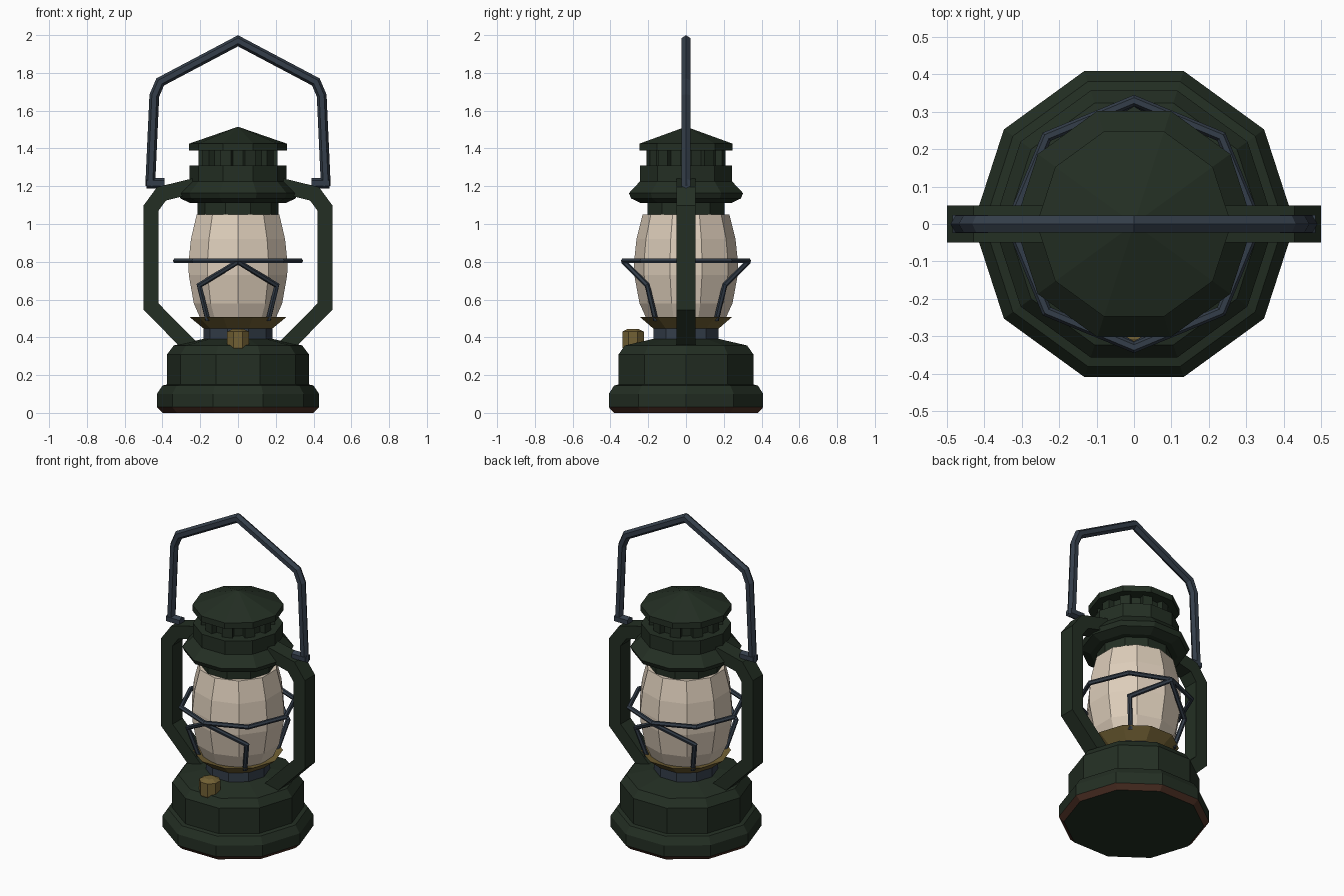
import bpy, bmesh, math
from mathutils import Vector

if "Cube" in bpy.data.objects:
    bpy.data.objects.remove(bpy.data.objects["Cube"])


def material(name, rgb):
    m = bpy.data.materials.new(name)
    m.diffuse_color = (*rgb, 1)
    m.use_nodes = True
    m.node_tree.nodes["Principled BSDF"].inputs["Base Color"].default_value = m.diffuse_color
    return m


GREEN = material("dark green paint", (0.017, 0.028, 0.017))
SLATE = material("slate steel", (0.034, 0.048, 0.068))
BRASS = material("aged brass", (0.17, 0.12, 0.035))
GLASS = material("frosted cream glass", (0.72, 0.61, 0.49))
RUST = material("rust", (0.075, 0.03, 0.018))


def finish(name, bm, *mats):
    bmesh.ops.recalc_face_normals(bm, faces=bm.faces)
    me = bpy.data.meshes.new(name)
    bm.to_mesh(me)
    bm.free()
    for m in mats:
        me.materials.append(m)
    ob = bpy.data.objects.new(name, me)
    bpy.context.collection.objects.link(ob)
    return ob


def skin(bm, rings, closed=False):
    n = len(rings)
    for i in range(n if closed else n - 1):
        a, b = rings[i], rings[(i + 1) % n]
        k = len(a)
        for j in range(k):
            bm.faces.new((a[j], a[(j + 1) % k], b[(j + 1) % k], b[j]))
    if not closed:
        bm.faces.new(rings[0])
        bm.faces.new(rings[-1])


def lathe(name, profile, *mats, sides=10, turn=0, centre=(0, 0)):
    """Faceted solid of revolution with (radius, z) profile."""
    bm = bmesh.new()
    rings = []
    for r, z in profile:
        ring = []
        for i in range(sides):
            a = math.radians(turn) + math.tau * i / sides
            ring.append(bm.verts.new((centre[0] + r * math.cos(a),
                                      centre[1] + r * math.sin(a), z)))
        rings.append(ring)
    skin(bm, rings)
    bmesh.ops.remove_doubles(bm, verts=bm.verts, dist=0.0005)
    return finish(name, bm, *mats)


def sweep(name, path, section, ref, mat, closed=False):
    """Mitred sweep of a section along a planar path; ref is the plane normal."""
    bm = bmesh.new()
    pts = [Vector(p) for p in path]
    ref = Vector(ref).normalized()
    n = len(pts)
    rings = []
    for i, p in enumerate(pts):
        d_in = (p - pts[i - 1]).normalized() if (i or closed) else None
        d_out = (pts[(i + 1) % n] - p).normalized() if (i < n - 1 or closed) else None
        d_in, d_out = d_in or d_out, d_out or d_in
        t = (d_in + d_out).normalized()
        side = t.cross(ref).normalized() / max(t.dot(d_in), 0.4)
        rings.append([bm.verts.new(p + side * u + ref * v) for u, v in section])
    skin(bm, rings, closed)
    return finish(name, bm, mat)


def hexagon(r):
    return [(r * math.cos(math.tau * i / 6), r * math.sin(math.tau * i / 6)) for i in range(6)]


# Fuel tank base, with a rusty band round the foot
tank = lathe("fuel_tank", [(0.40, 0), (0.43, 0.03), (0.43, 0.10), (0.40, 0.145), (0.375, 0.15),
                           (0.375, 0.31), (0.34, 0.357), (0.19, 0.39)], GREEN, RUST)
for f in tank.data.polygons:
    if f.center.z < 0.03 and f.normal.z > -0.95:
        f.material_index = 1

# Burner collar, brass gallery and glass globe
lathe("burner_collar", [(0.182, 0.37), (0.182, 0.46)], SLATE)
lathe("gallery", [(0.18, 0.445), (0.257, 0.508), (0.20, 0.495)], BRASS)
lathe("globe", [(0.205, 0.49), (0.246, 0.58), (0.274, 0.73), (0.275, 0.80),
                (0.262, 0.92), (0.23, 1.05)], GLASS, turn=18)

# Hood, vent core with posts, and chimney cap
lathe("hood", [(0.215, 1.04), (0.215, 1.11), (0.25, 1.11), (0.305, 1.135), (0.318, 1.163),
               (0.257, 1.225), (0.257, 1.31), (0.18, 1.31)], GREEN)
lathe("vent_core", [(0.185, 1.30), (0.185, 1.40)], GREEN)
for i in range(10):
    a = math.tau * i / 10
    d = Vector((math.cos(a), math.sin(a), 0))
    sweep(f"vent_post_{i}", [d * 0.19 + Vector((0, 0, z)) for z in (1.30, 1.40)],
          [(-0.03, -0.02), (0.03, -0.02), (0.03, 0.02), (-0.03, 0.02)], d, GREEN)
lathe("chimney_cap", [(0.26, 1.388), (0.26, 1.425), (0, 1.515)], GREEN)

# Filler knob on the front of the tank
lathe("filler_knob", [(0.048, 0.31), (0.062, 0.35), (0.062, 0.43), (0.03, 0.445)], BRASS,
      sides=8, turn=22.5, centre=(0, -0.28))

# Side arms and handle pivots
bar = [(-0.04, -0.05), (0.04, -0.05), (0.04, 0.05), (-0.04, 0.05)]
for side, s in (("left", -1), ("right", 1)):
    arm = [(0.25, 0.35), (0.46, 0.562), (0.46, 1.085), (0.405, 1.16), (0.22, 1.205)]
    sweep(f"{side}_arm", [(s * x, 0, z) for x, z in arm], bar, (0, 1, 0), GREEN)
    sweep(f"{side}_pivot", [(s * 0.39, 0, 1.215), (s * 0.485, 0, 1.215)], hexagon(0.028),
          (0, 1, 0), SLATE)

# Carrying handle
half = [(0.465, 1.20), (0.443, 1.68), (0.412, 1.752)]
path = [(-x, 0, z) for x, z in half] + [(0, 0, 1.97)] + [(x, 0, z) for x, z in half[::-1]]
sweep("handle", path, hexagon(0.026), (0, 1, 0), SLATE)

# Wire guard: octagonal ring and four bent stays
ring = [(0.33 * math.cos(math.tau * i / 8), 0.33 * math.sin(math.tau * i / 8), 0.805)
        for i in range(8)]
sweep("guard_ring", ring, hexagon(0.014), (0, 0, 1), SLATE, closed=True)
for sx in (-1, 1):
    for sy in (-1, 1):
        p = [Vector((0, sy * 0.33, 0.80)), Vector((sx * 0.205, sy * 0.205, 0.675)),
             Vector((sx * 0.16, sy * 0.16, 0.49))]
        sweep(f"guard_stay_{sx}_{sy}", p, hexagon(0.014),
              (p[1] - p[0]).cross(p[2] - p[1]), SLATE)
